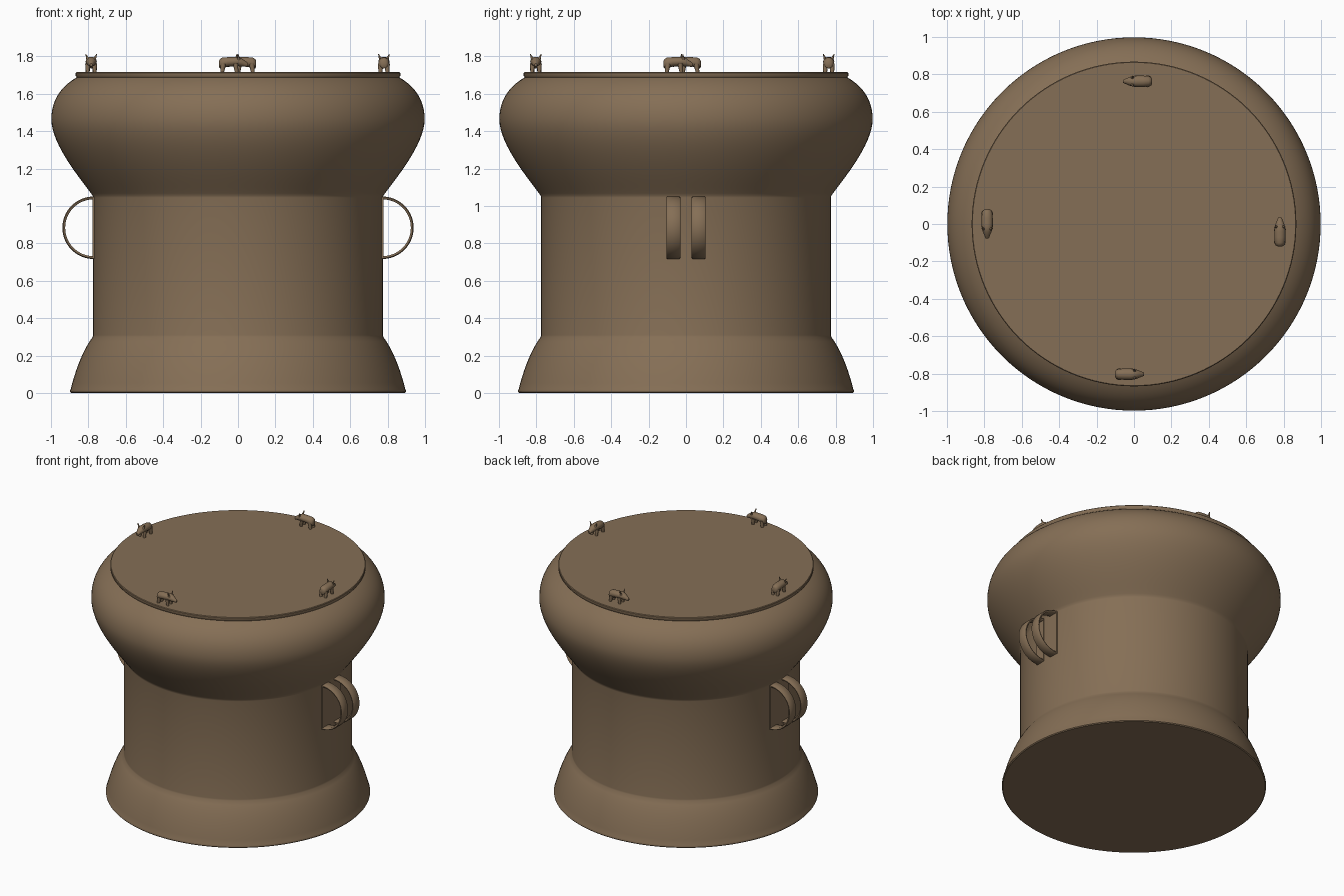
import bpy, bmesh, math
from mathutils import Vector, Matrix
from mathutils.geometry import interpolate_bezier

if "Cube" in bpy.data.objects:
    bpy.data.objects.remove(bpy.data.objects["Cube"])

bronze = bpy.data.materials.new("aged_bronze")
bronze.diffuse_color = (0.235, 0.158, 0.092, 1)
bronze.use_nodes = True
bronze.node_tree.nodes["Principled BSDF"].inputs["Base Color"].default_value = bronze.diffuse_color


def finish(name, bm, angle=35):
    bmesh.ops.recalc_face_normals(bm, faces=bm.faces)
    me = bpy.data.meshes.new(name)
    bm.to_mesh(me)
    bm.free()
    me.materials.append(bronze)
    ob = bpy.data.objects.new(name, me)
    bpy.context.collection.objects.link(ob)
    bpy.ops.object.select_all(action='DESELECT')
    ob.select_set(True)
    bpy.context.view_layer.objects.active = ob
    bpy.ops.object.shade_smooth_by_angle(angle=math.radians(angle))
    return ob


def loft(bm, rings):
    """Skin closed rings of points and cap both ends."""
    vs = [[bm.verts.new(p) for p in r] for r in rings]
    n = len(vs[0])
    for a, b in zip(vs, vs[1:]):
        for i in range(n):
            j = (i + 1) % n
            bm.faces.new((a[i], a[j], b[j], b[i]))
    bm.faces.new(vs[0][::-1])
    bm.faces.new(vs[-1])


def bez(a, b, c, d, n):
    pts = interpolate_bezier(*[Vector((p[0], p[1], 0)) for p in (a, b, c, d)], n)
    return [(p.x, p.y) for p in pts]


# drum body: flared foot, straight waist, bulging shoulder, thin top rim
profile = [(0.892, 0), (0.898, 0.006), (0.898, 0.014)]
profile += bez((0.895, 0.02), (0.87, 0.12), (0.83, 0.23), (0.777, 0.30), 10)
profile += [(0.775, 0.31), (0.775, 1.045)]
profile += bez((0.777, 1.055), (0.82, 1.12), (0.998, 1.32), (0.998, 1.465), 18)
profile += bez((0.998, 1.465), (0.998, 1.59), (0.92, 1.655), (0.862, 1.688), 14)[1:]
profile += [(0.868, 1.697), (0.868, 1.712), (0.864, 1.716)]
SEG = 128
bm = bmesh.new()
loft(bm, [[(r * math.cos(2 * math.pi * i / SEG), r * math.sin(2 * math.pi * i / SEG), z)
           for i in range(SEG)] for r, z in profile])
finish("drum_body", bm)

# paired strap handles on both sides: half rings closed by a back strip
N = 32
for side in (-1, 1):
    for y0, y1 in ((-0.105, -0.03), (0.03, 0.105)):
        bm = bmesh.new()
        rings = []
        for k in range(N + 1):
            t = -math.pi / 2 + math.pi * k / N
            ring = []
            for r, y in ((0.152, y0 + .005), (0.157, y0), (0.162, y0), (0.167, y0 + .006),
                         (0.167, y1 - .006), (0.162, y1), (0.157, y1), (0.152, y1 - .005)):
                ring.append((side * (0.772 + r * math.cos(t)), y, 0.884 + r * math.sin(t)))
            rings.append(ring)
        loft(bm, rings)
        m = Matrix.Translation((side * 0.768, (y0 + y1) / 2, 0.884)) @ \
            Matrix.Diagonal((0.018, y1 - y0, 0.33, 1))
        bmesh.ops.create_cube(bm, size=1, matrix=m)
        finish("strap_handle", bm, 50)


def cone(bm, a, b, r1, r2, seg=10):
    a, b = Vector(a), Vector(b)
    d = b - a
    m = Matrix.Translation((a + b) / 2) @ d.to_track_quat('Z', 'Y').to_matrix().to_4x4()
    bmesh.ops.create_cone(bm, cap_ends=True, segments=seg, radius1=r1, radius2=r2,
                          depth=d.length, matrix=m)


def animal(x, y, heading):
    """Small four-legged figure, head along local +x."""
    bm = bmesh.new()
    # station: x, centre height, half width, half height
    stations = [(-.079, .044, .012, .016), (-.074, .046, .022, .025), (-.060, .050, .028, .029),
                (-.030, .056, .030, .025), (0, .057, .030, .025), (.022, .058, .028, .025),
                (.042, .053, .023, .022), (.060, .046, .015, .016), (.072, .041, .011, .012),
                (.077, .040, .007, .008)]
    loft(bm, [[(sx, hw * math.cos(2 * math.pi * i / 16), zc + hh * math.sin(2 * math.pi * i / 16))
               for i in range(16)] for sx, zc, hw, hh in stations])
    for s in (-1, 1):
        cone(bm, (-.062, s * .019, -.002), (-.055, s * .017, .045), .010, .015)   # hind leg
        cone(bm, (.016, s * .019, -.002), (.010, s * .018, .045), .009, .014)     # front leg
        cone(bm, (.026, s * .017, .068), (.024, s * .029, .097), .009, .002, 8)   # ear
    bmesh.ops.transform(bm, verts=bm.verts, matrix=Matrix.Translation((x, y, 1.715)) @
                        Matrix.Rotation(math.radians(heading), 4, 'Z'))
    finish("animal_figure", bm, 45)


# four figures walking anticlockwise around the top
animal(-0.023, -0.803, 0)
animal(0.780, -0.041, 90)
animal(0.018, 0.763, 180)
animal(-0.785, 0.0, 270)
